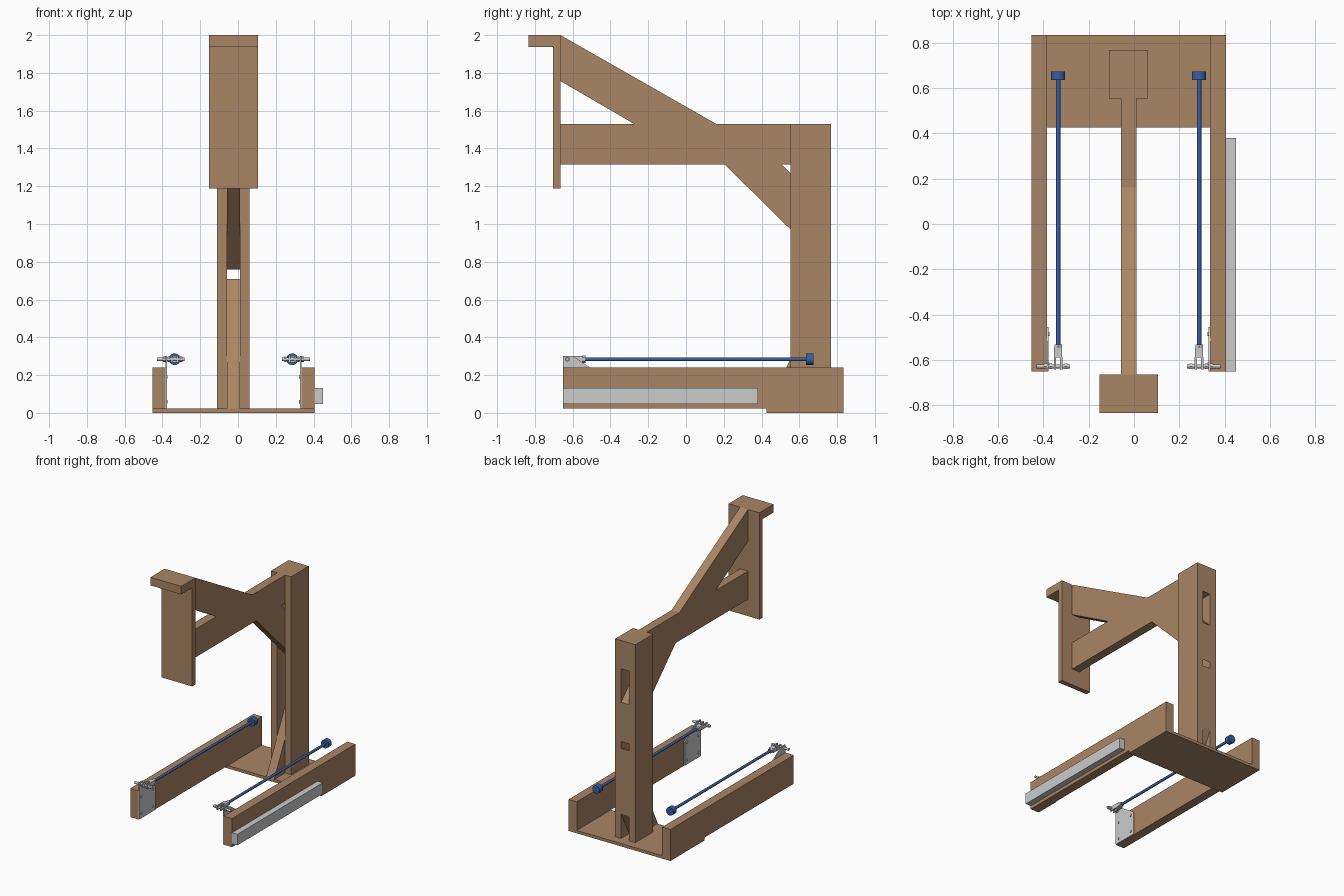
import bpy, bmesh, math
from mathutils import Matrix, Vector

if "Cube" in bpy.data.objects:
    bpy.data.objects.remove(bpy.data.objects["Cube"])


def material(name, rgb):
    m = bpy.data.materials.new(name)
    m.diffuse_color = (*rgb, 1)
    m.use_nodes = True
    m.node_tree.nodes["Principled BSDF"].inputs["Base Color"].default_value = m.diffuse_color
    return m


WOOD = material("wood", (0.40, 0.235, 0.13))
BLUE = material("blue_steel", (0.04, 0.11, 0.36))
CX = -0.024                     # symmetry plane of the frame


def finish(name, bm, mat):
    bmesh.ops.recalc_face_normals(bm, faces=bm.faces)
    me = bpy.data.meshes.new(name)
    bm.to_mesh(me)
    bm.free()
    ob = bpy.data.objects.new(name, me)
    bpy.context.collection.objects.link(ob)
    if mat:
        me.materials.append(mat)
    return ob


def profile(name, x0, x1, pts, mat=None):
    """Side outline of (y, z) points extruded from x0 to x1."""
    bm = bmesh.new()
    face = bm.faces.new([bm.verts.new((x0, y, z)) for y, z in pts])
    ext = bmesh.ops.extrude_face_region(bm, geom=[face])
    verts = [v for v in ext["geom"] if isinstance(v, bmesh.types.BMVert)]
    bmesh.ops.translate(bm, verts=verts, vec=(x1 - x0, 0, 0))
    return finish(name, bm, mat)


def box(name, x0, x1, y0, y1, z0, z1, mat=None):
    return profile(name, x0, x1, [(y0, z0), (y1, z0), (y1, z1), (y0, z1)], mat)


def rod(name, a, b, r, mat=None, n=24):
    a, b = Vector(a), Vector(b)
    d = b - a
    bm = bmesh.new()
    rot = d.to_track_quat('Z', 'Y').to_matrix().to_4x4()
    bmesh.ops.create_cone(bm, cap_ends=True, segments=n, radius1=r, radius2=r,
                          depth=d.length,
                          matrix=Matrix.Translation((a + b) / 2) @ rot)
    if n > 8:
        for f in bm.faces:
            f.smooth = len(f.verts) == 4
        for e in bm.edges:
            if any(len(f.verts) > 4 for f in e.link_faces):
                e.smooth = False
    return finish(name, bm, mat)


# Base
box("base_plate", -0.453, 0.405, 0.426, 0.835, 0, 0.022, WOOD)
box("side_rail", 0.405, 0.45, -0.65, 0.38, 0.048, 0.132)

# Post sides, with the beam and braces sandwiched between them
G0, G1 = -0.057, 0.010
box("post_left", -0.110, G0, 0.553, 0.767, 0.022, 1.53, WOOD)
box("post_right", G1, 0.060, 0.553, 0.767, 0.022, 1.53, WOOD)
box("top_beam", G0, G1, -0.665, 0.767, 1.315, 1.53, WOOD)
profile("upper_brace", G0, G1,
        [(0.205, 1.315), (0.767, 0.76), (0.767, 1.06), (0.507, 1.315)], WOOD)
profile("lower_brace", G0, G1,
        [(0.42, 0.022), (0.67, 0.022), (0.767, 0.21), (0.767, 0.71)], WOOD)
profile("head_brace", G0, G1,
        [(-0.665, 1.757), (-0.275, 1.53), (0.16, 1.53), (-0.665, 2.0)], WOOD)

# Head plate with forward lip
profile("head_plate", -0.153, 0.106,
        [(-0.665, 1.187), (-0.665, 2.0), (-0.835, 2.0), (-0.835, 1.938),
         (-0.703, 1.938), (-0.703, 1.187)], WOOD)

# Mirrored side assemblies; offsets are measured outwards from CX
for s, side in ((-1, "left"), (1, "right")):
    def X(o):
        return CX + s * o

    box(f"side_board_{side}", X(0.36), X(0.429), -0.65, 0.835, 0.022, 0.24, WOOD)

    # Bracket plate on the inner face, with bolts
    profile(f"bracket_{side}", X(0.353), X(0.361),
            [(-0.65, 0.024), (-0.455, 0.024), (-0.455, 0.205),
             (-0.60, 0.302), (-0.65, 0.302)])
    for i, (y, z) in enumerate(((-0.62, 0.06), (-0.485, 0.06),
                                (-0.62, 0.19), (-0.485, 0.19))):
        rod(f"bracket_bolt_{side}_{i}", (X(0.348), y, z), (X(0.355), y, z), 0.009, n=12)

    # Long rod with knob
    c, z = X(0.311), 0.284
    rod(f"rod_{side}", (c, -0.55, z), (c, 0.65, z), 0.010, BLUE)
    rod(f"knob_{side}", (c, 0.635, z), (c, 0.674, z), 0.031, BLUE)

    # Clevis: nut, body, two prongs
    rod(f"clevis_nut_{side}", (c, -0.548, z), (c, -0.532, z), 0.019, n=6)
    box(f"clevis_body_{side}", c - 0.018, c + 0.018, -0.588, -0.548, z - 0.016, z + 0.016)
    for k, d in enumerate((-1, 1)):
        box(f"clevis_prong_{side}_{k}", c + d * 0.009, c + d * 0.019,
            -0.642, -0.587, z - 0.016, z + 0.016)

    # Cross pin with lock nuts
    y = -0.628
    rod(f"cross_pin_{side}", (X(0.258), y, z), (X(0.406), y, z), 0.009)
    for k, o in enumerate((0.276, 0.343, 0.367)):
        rod(f"pin_nut_{side}_{k}", (X(o - 0.006), y, z), (X(o + 0.006), y, z), 0.014, n=6)
